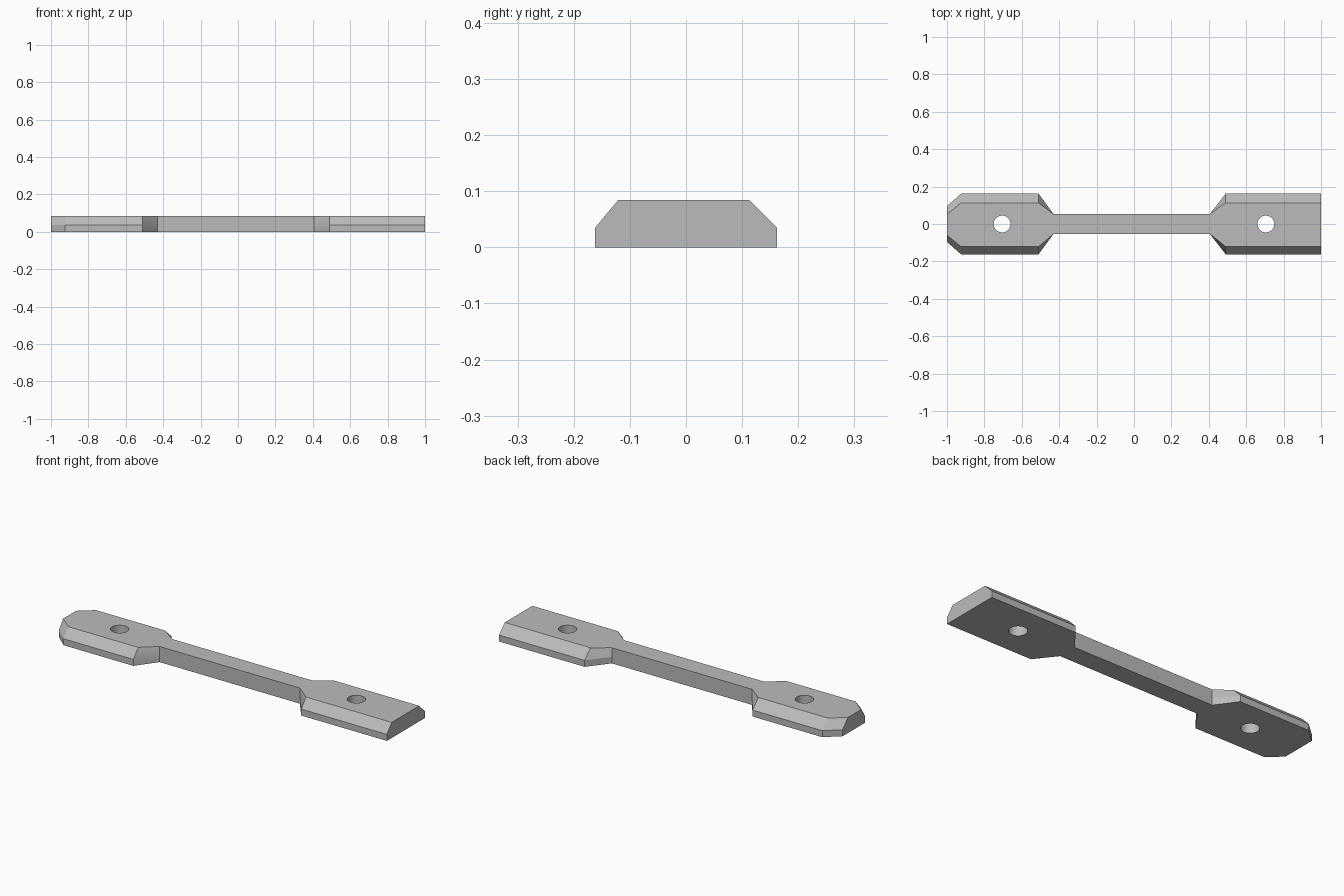
import bpy
import bmesh

old = bpy.data.objects.get("Cube")
if old:
    bpy.data.objects.remove(old, do_unlink=True)

grey = bpy.data.materials.new("plain grey")
grey.use_nodes = True
colour = (0.5, 0.5, 0.5, 1)
grey.diffuse_color = colour
grey.node_tree.nodes["Principled BSDF"].inputs["Base Color"].default_value = colour

NECK = 0.053


def outline(front, back, front_tip, back_tip):
    """Outline of the bar for given pad half widths and clipped end widths."""
    def side(w, tip):
        return [(-1, tip), (-0.925, w), (-0.51, w), (-0.43, NECK),
                (0.405, NECK), (0.49, w), (1, w)]
    near = [(x, -y) for x, y in side(front, front_tip)]
    return near + side(back, back_tip)[::-1]


# Bar: straight lower sides, then sloped shoulders up to the top face
base = outline(0.162, 0.162, 0.096, 0.096)
top = outline(0.121, 0.113, 0.059, 0.051)
bm = bmesh.new()
rings = [[bm.verts.new((x, y, z)) for x, y in pts]
         for pts, z in ((base, 0), (base, 0.035), (top, 0.084))]
count = len(base)
for low, high in zip(rings, rings[1:]):
    for i in range(count):
        j = (i + 1) % count
        bm.faces.new((low[i], low[j], high[j], high[i]))
bm.faces.new(rings[0][::-1])
bm.faces.new(rings[-1])
bmesh.ops.recalc_face_normals(bm, faces=bm.faces)
mesh = bpy.data.meshes.new("connecting_bar")
bm.to_mesh(mesh)
bm.free()
bar = bpy.data.objects.new("connecting_bar", mesh)
bpy.context.collection.objects.link(bar)
mesh.materials.append(grey)

# Bolt hole through each pad
for name, x in (("right_hole_cutter", -0.705), ("left_hole_cutter", 0.705)):
    bpy.ops.mesh.primitive_cylinder_add(vertices=32, radius=0.045, depth=0.4,
                                        location=(x, 0, 0.04))
    cutter = bpy.context.object
    cutter.name = name
    cutter.data.materials.append(grey)
    cut = bar.modifiers.new(name, 'BOOLEAN')
    cut.operation = 'DIFFERENCE'
    cut.solver = 'EXACT'
    cut.object = cutter
    bpy.context.view_layer.objects.active = bar
    bpy.ops.object.modifier_apply(modifier=cut.name)
    bpy.data.objects.remove(cutter, do_unlink=True)

# Smooth hole walls, crisp edges elsewhere
bpy.ops.object.select_all(action='DESELECT')
bar.select_set(True)
bpy.context.view_layer.objects.active = bar
bpy.ops.object.shade_smooth_by_angle(angle=0.35)
